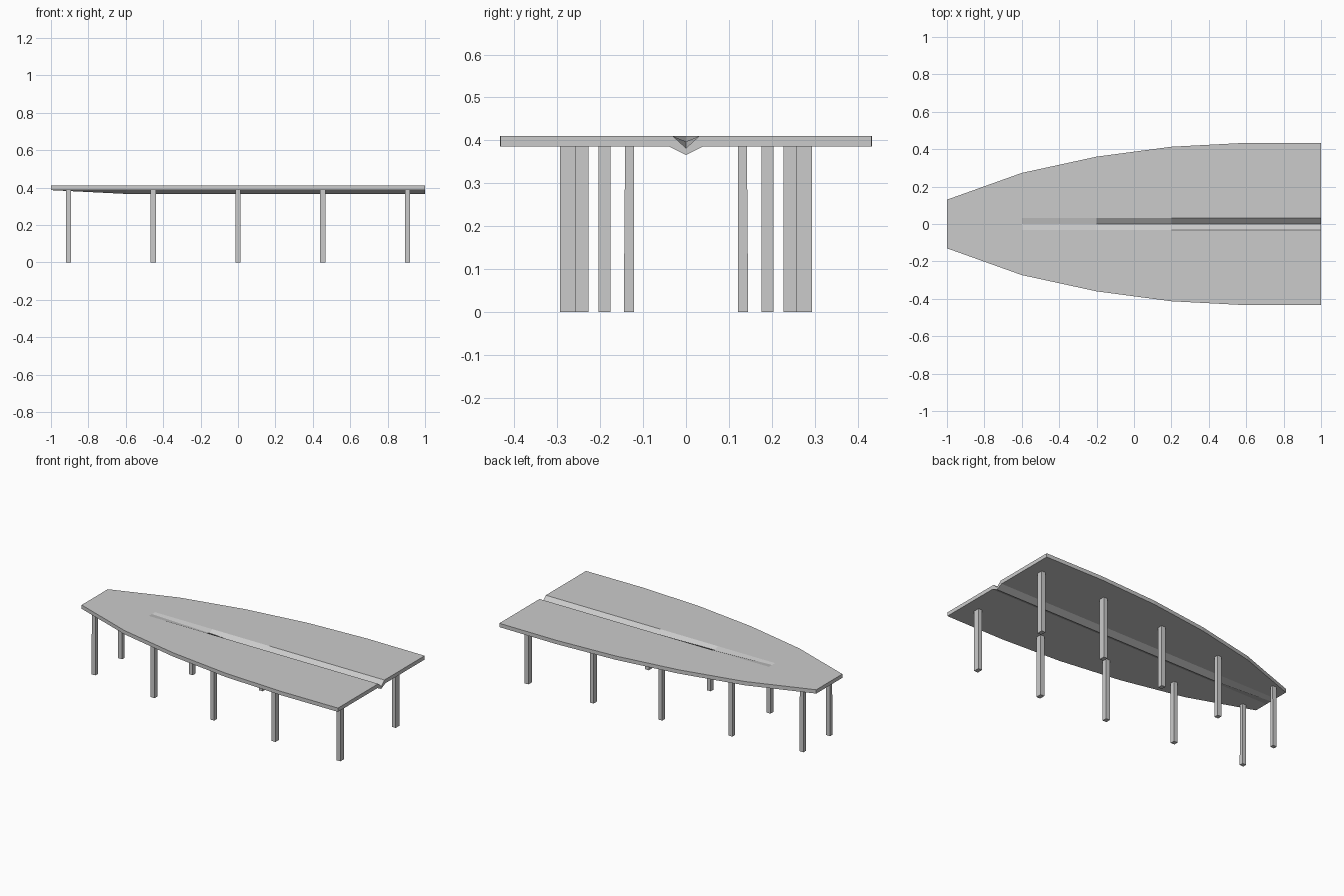
import bpy, bmesh

if "Cube" in bpy.data.objects:
    bpy.data.objects.remove(bpy.data.objects["Cube"])

TOP, UNDER = 0.41, 0.386


def make_object(name, bm):
    bmesh.ops.recalc_face_normals(bm, faces=bm.faces)
    mesh = bpy.data.meshes.new(name)
    bm.to_mesh(mesh)
    bm.free()
    obj = bpy.data.objects.new(name, mesh)
    bpy.context.collection.objects.link(obj)
    return obj


def loft(name, rings):
    """Skin closed rings of points and cap both ends."""
    bm = bmesh.new()
    loops = [[bm.verts.new(p) for p in ring] for ring in rings]
    n = len(loops[0])
    for a, b in zip(loops, loops[1:]):
        for i in range(n):
            j = (i + 1) % n
            bm.faces.new((a[i], a[j], b[j], b[i]))
    bm.faces.new(loops[0])
    bm.faces.new(loops[-1])
    return make_object(name, bm)


# Deck: x, half width, groove depth on top, keel depth below
stations = [
    (-1.0, 0.13, 0.0, 0.0),
    (-0.6, 0.273, 0.0, 0.02),
    (-0.2, 0.36, 0.013, 0.02),
    (0.2, 0.413, 0.028, 0.02),
    (0.6, 0.434, 0.028, 0.02),
    (1.0, 0.432, 0.028, 0.02),
]


def deck_ring(x, w, groove, keel):
    section = [(-w, TOP), (-0.031, TOP), (0, TOP - groove), (0.031, TOP), (w, TOP),
               (w, UNDER), (0.04, UNDER), (0, UNDER - keel), (-0.04, UNDER), (-w, UNDER)]
    return [(x, y, z) for y, z in section]


loft("deck", [deck_ring(*s) for s in stations])

# Five pairs of legs: x, inner y, outer y at floor, outer y at top
legs = [
    (-0.907, 0.121, 0.145, 0.142),
    (-0.453, 0.176, 0.204, 0.204),
    (0.0, 0.227, 0.257, 0.257),
    (0.453, 0.257, 0.293, 0.293),
    (0.907, 0.257, 0.294, 0.294),
]
HALF = 0.0135
for i, (x, y0, y1, y2) in enumerate(legs):
    for side, s in (("front", -1), ("back", 1)):
        rings = [[(x - HALF, s * y0, z), (x + HALF, s * y0, z),
                  (x + HALF, s * y, z), (x - HALF, s * y, z)]
                 for z, y in ((0.0, y1), (UNDER, y2))]
        loft(f"{side}_leg_{i + 1}", rings)
